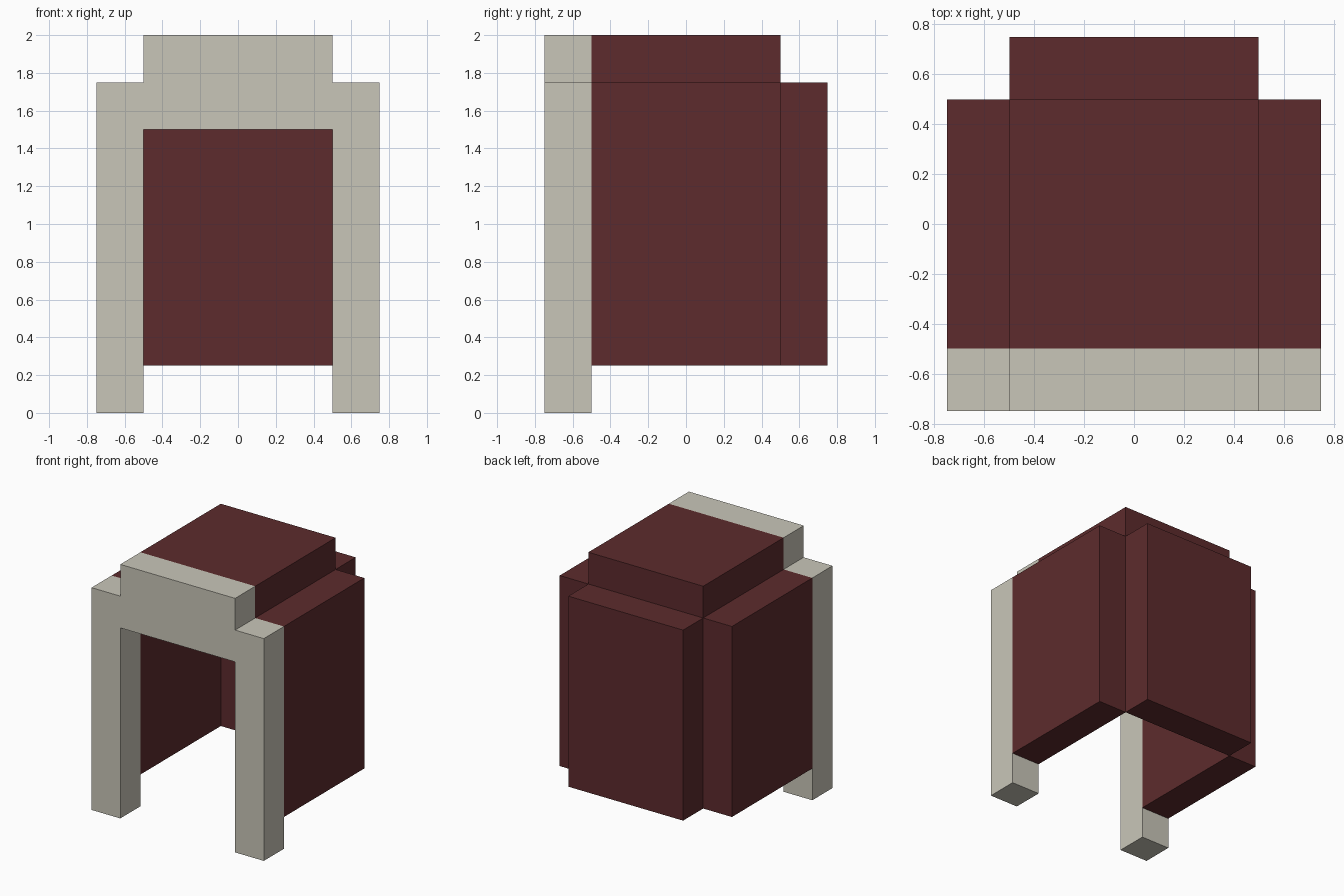
import bpy

if "Cube" in bpy.data.objects:
    bpy.data.objects.remove(bpy.data.objects["Cube"])


def material(name, rgb):
    mat = bpy.data.materials.new(name)
    mat.diffuse_color = (*rgb, 1)
    mat.use_nodes = True
    mat.node_tree.nodes["Principled BSDF"].inputs["Base Color"].default_value = mat.diffuse_color
    return mat


RED = material("dark red", (0.109, 0.024, 0.026))
STONE = material("pale stone", (0.584, 0.565, 0.485))


def extrude_profile(name, profile, y0, y1, mat):
    """Extrude an x/z outline (counter-clockwise from the front) from y0 to y1."""
    n = len(profile)
    verts = [(x, y, z) for y in (y0, y1) for x, z in profile]
    faces = [tuple(range(n)), tuple(reversed(range(n, 2 * n)))]
    faces += [(i, i + n, (i + 1) % n + n, (i + 1) % n) for i in range(n)]
    mesh = bpy.data.meshes.new(name)
    mesh.from_pydata(verts, [], faces)
    mesh.materials.append(mat)
    obj = bpy.data.objects.new(name, mesh)
    bpy.context.collection.objects.link(obj)
    return obj


def box(name, x0, x1, y0, y1, z0, z1, mat):
    return extrude_profile(name, [(x0, z0), (x1, z0), (x1, z1), (x0, z1)], y0, y1, mat)


# Stepped front arch: right half outline, mirrored for the left
half = [(0.5, 1.5), (0.5, 0), (0.75, 0), (0.75, 1.75), (0.5, 1.75), (0.5, 2)]
arch = half + [(-x, z) for x, z in reversed(half)]
extrude_profile("front_arch", arch, -0.75, -0.5, STONE)

# Side walls, hanging clear of the ground
box("right_wall", 0.5, 0.75, -0.5, 0.5, 0.25, 1.75, RED)
box("left_wall", -0.75, -0.5, -0.5, 0.5, 0.25, 1.75, RED)

# Back wall and raised roof slab
box("back_wall", -0.5, 0.5, 0.5, 0.75, 0.25, 1.75, RED)
box("roof", -0.5, 0.5, -0.5, 0.5, 1.75, 2, RED)
